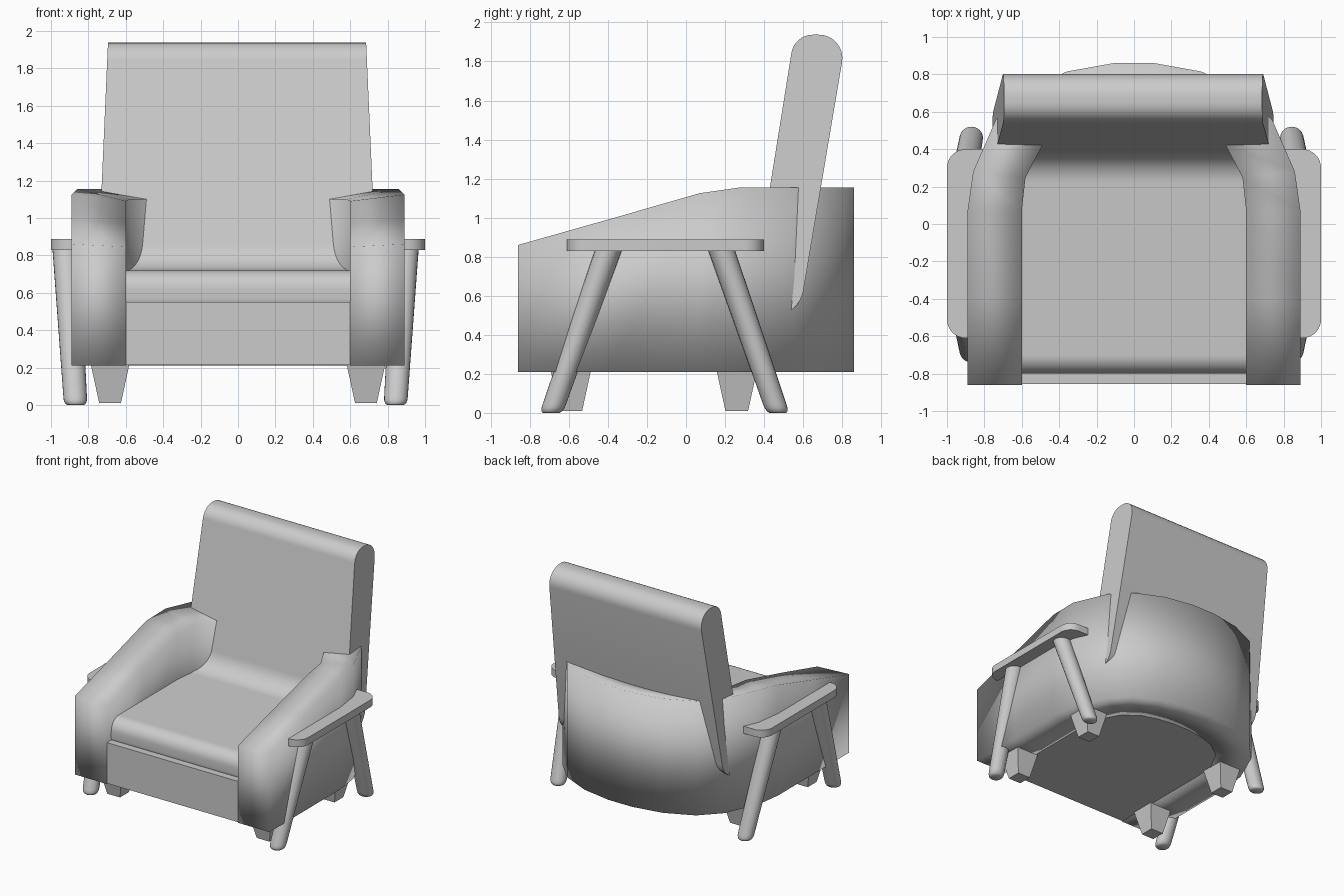
import bpy, bmesh, math
from mathutils import Vector

if "Cube" in bpy.data.objects:
    bpy.data.objects.remove(bpy.data.objects["Cube"])


def loft(name, rings, smooth=None):
    """Skin a list of closed rings (equal point counts) and cap both ends."""
    bm = bmesh.new()
    vs = [[bm.verts.new(p) for p in r] for r in rings]
    n = len(rings[0])
    for a, b in zip(vs, vs[1:]):
        for i in range(n):
            j = (i + 1) % n
            bm.faces.new((a[i], a[j], b[j], b[i]))
    bm.faces.new(vs[0][::-1])
    bm.faces.new(vs[-1])
    bmesh.ops.recalc_face_normals(bm, faces=bm.faces)
    me = bpy.data.meshes.new(name)
    bm.to_mesh(me)
    bm.free()
    ob = bpy.data.objects.new(name, me)
    bpy.context.collection.objects.link(ob)
    if smooth:
        bpy.ops.object.select_all(action='DESELECT')
        ob.select_set(True)
        bpy.context.view_layer.objects.active = ob
        bpy.ops.object.shade_smooth_by_angle(angle=math.radians(smooth))
    return ob


def rounded(corners, seg=8):
    """Polygon with filleted corners from (u, v, radius) entries."""
    out = []
    for i, (u, v, r) in enumerate(corners):
        p = Vector((u, v))
        a = (Vector(corners[i - 1][:2]) - p).normalized()
        b = (Vector(corners[(i + 1) % len(corners)][:2]) - p).normalized()
        half = a.angle(b) / 2
        c = p + (a + b).normalized() * (r / math.sin(half))
        s = (p + a * (r / math.tan(half)) - c).normalized()
        e = (p + b * (r / math.tan(half)) - c).normalized()
        out += [c + s.slerp(e, k / seg).normalized() * r for k in range(seg + 1)]
    return out


# Wrap-around shell: (outer x, outer y, inner x, inner y, outer top, inner top)
half = [(.89, -.86, .6, -.86, .86, .845),
        (.89, -.4, .6, -.4, .99, .97),
        (.89, .07, .6, .07, 1.125, 1.09),
        (.86, .28, .58, .25, 1.155, 1.10),
        (.74, .555, .49, .42, 1.155, 1.10),
        (.59, .71, .35, .52, 1.155, 1.10),
        (.36, .815, .22, .56, 1.155, 1.10),
        (.11, .86, .08, .58, 1.155, 1.10)]
stations = half + [(-a, b, -c, d, e, f) for a, b, c, d, e, f in reversed(half)]
Z0 = .21
loft("wraparound_shell",
     [[(ox, oy, Z0), (ox, oy, zo), (ix, iy, zi), (ix, iy, Z0)]
      for ox, oy, ix, iy, zo, zi in stations], smooth=180)

# Seat base filling the inside of the shell
inner = [(s[2] * 1.01, s[3] + .004) for s in stations]
loft("seat_base", [[(x, y, z) for x, y in inner] for z in (Z0 + .003, .55)])

# Seat and backrest cushion: one L-shaped profile, narrowing upwards
profile = rounded([(-.80, .50, .07), (-.80, .72, .10), (.36, .72, .17),
                   (.555, 1.937, .11), (.823, 1.937, .12), (.58, .50, .15)])
loft("seat_and_backrest_cushion",
     [[(-.005 + s * (.69 + (1.94 - z) * .044), y, z) for y, z in profile]
      for s in (-1, 1)], smooth=40)

for s, side in ((-1, "left"), (1, "right")):
    # Flat armrest board
    plan = rounded([(.68, -.61, .05), (1.0, -.61, .10), (1.0, .40, .10), (.68, .40, .05)])
    loft(side + "_armrest_board",
         [[(s * x, y, z) for x, y in plan] for z in (.828, .888)], smooth=40)

    for end, y_top, y_bot, y_foot in (("front", -.395, -.69, -.59), ("rear", .18, .47, .26)):
        # Splayed, tapered round leg
        rings = []
        for z, k in ((0, .72), (.008, .88), (.025, .98), (.045, 1), (.84, 1.15)):
            t = z / .84
            cx = s * (.855 + .052 * t) - .013
            cy = y_bot + (y_top - y_bot) * t
            rings.append([(cx + .063 * k * math.cos(a), cy + .060 * k * math.sin(a), z)
                          for a in (math.tau * i / 24 for i in range(24))])
        loft(f"{side}_{end}_round_leg", rings, smooth=60)

        # Short tapered block foot
        loft(f"{side}_{end}_block_foot",
             [[(s * .684 + i * h, y_foot + j * h, z)
               for i, j in ((-1, -1), (1, -1), (1, 1), (-1, 1))]
              for z, h in ((.01, .058), (.23, .106))])
